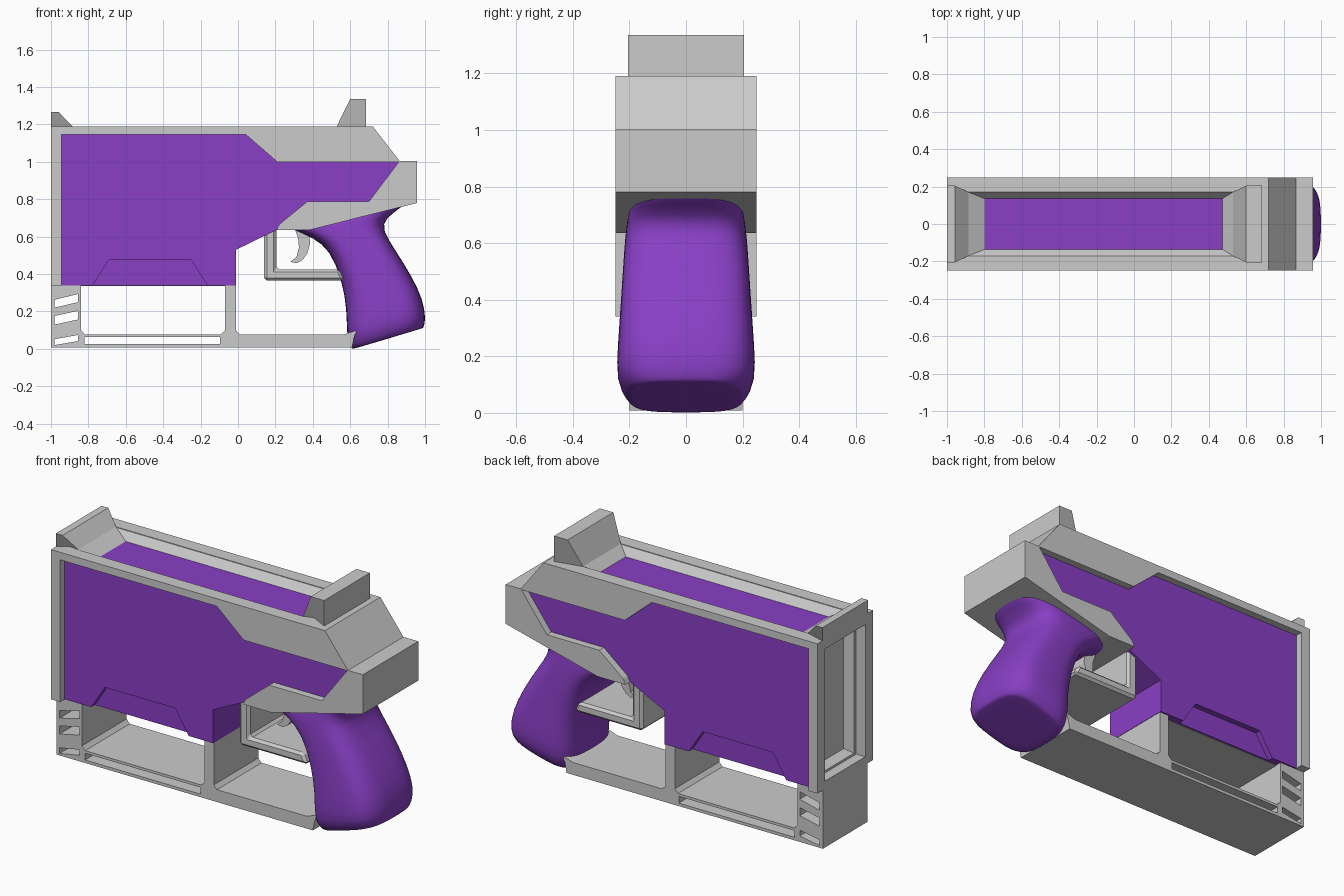
import bpy, bmesh, math

if "Cube" in bpy.data.objects:
    bpy.data.objects.remove(bpy.data.objects["Cube"])

purple = bpy.data.materials.new("purple")
purple.diffuse_color = (0.25, 0.05, 0.56, 1)
purple.use_nodes = True
purple.node_tree.nodes["Principled BSDF"].inputs["Base Color"].default_value = purple.diffuse_color


def finish(name, bm, mat=None):
    bmesh.ops.recalc_face_normals(bm, faces=bm.faces[:])
    me = bpy.data.meshes.new(name)
    bm.to_mesh(me)
    bm.free()
    ob = bpy.data.objects.new(name, me)
    bpy.context.collection.objects.link(ob)
    if mat:
        me.materials.append(mat)
    return ob


def prism(name, pts, half, mat=None, y=0.0):
    """Extrude an (x, z) outline along y; a third value per point overrides the half width."""
    bm = bmesh.new()
    w = [p[2] if len(p) > 2 else half for p in pts]
    a = [bm.verts.new((p[0], y - h, p[1])) for p, h in zip(pts, w)]
    b = [bm.verts.new((p[0], y + h, p[1])) for p, h in zip(pts, w)]
    bm.faces.new(a)
    bm.faces.new(b[::-1])
    for i in range(len(pts)):
        j = (i + 1) % len(pts)
        bm.faces.new((a[i], b[i], b[j], a[j]))
    return finish(name, bm, mat)


def box(name, x0, x1, z0, z1, half, mat=None):
    return prism(name, [(x0, z0), (x0, z1), (x1, z1), (x1, z0)], half, mat)


def apply(ob, mod):
    bpy.context.view_layer.objects.active = ob
    bpy.ops.object.modifier_apply(modifier=mod.name)


def cut(ob, *cutters):
    for c in cutters:
        m = ob.modifiers.new("cut", 'BOOLEAN')
        m.operation, m.solver, m.object = 'DIFFERENCE', 'EXACT', c
        apply(ob, m)
        bpy.data.objects.remove(c)


# Grey outer shell wrapping around the side panels
shell = prism("outer_shell", [
    (-1, .34), (-1, 1.19), (.72, 1.19), (.865, 1.003), (.958, 1.003), (.958, .78),
    (.38, .635), (.205, .635), (.22, .665), (.37, .787), (.70, .787), (.86, 1.0),
    (.21, 1.0), (.04, 1.147), (-.943, 1.147), (-.943, .34)], .249)
cut(shell, box("c", -.9, .53, 1.135, 1.4, .17),
    box("c", -1.1, -.9, .385, 1.135, .18))

# Purple body, recessed between the shell edges
body = prism("body", [
    (-.943, .34), (-.943, 1.147), (.04, 1.147), (.21, 1.0), (.86, 1.0), (.70, .787),
    (.37, .787), (.22, .665), (.205, .635), (-.01, .53), (-.01, .34)], .208, purple)
trap = [(-.78, .335), (-.775, .342), (-.69, .475), (-.25, .475), (-.165, .342), (-.16, .335)]
cut(body, box("c", -.9, .53, 1.135, 1.4, .17),
    box("c", -1.1, -.86, .36, 1.14, .2),
    prism("c", trap, .05, y=.225), prism("c", trap, .05, y=-.225))
box("underside_plate", -.84, -.07, .337, .36, .165)

# Stepped recess in the muzzle end
bm = bmesh.new()
bmesh.ops.create_cube(bm, size=1)
for v in bm.verts:
    v.co = (-.9 + v.co.x * .08, v.co.y * .4, .75 + v.co.z * .78)
front = min(bm.faces, key=lambda f: f.calc_center_median().x)
bmesh.ops.inset_region(bm, faces=[front], thickness=.05)
bmesh.ops.inset_region(bm, faces=[front], thickness=.03, depth=-.05)
finish("muzzle_recess", bm)

# Top channel: purple floor and sloped walls
box("channel_floor", -.82, .5, 1.125, 1.143, .169, purple)
for s, side in ((1, "back"), (-1, "front")):
    bm = bmesh.new()
    ends = [[bm.verts.new((x, s * y, z)) for y, z in ((.172, 1.136), (.172, 1.189), (.13, 1.136))]
            for x in (-.9, .53)]
    bm.faces.new(ends[0])
    bm.faces.new(ends[1])
    for i in range(3):
        j = (i + 1) % 3
        bm.faces.new((ends[0][i], ends[0][j], ends[1][j], ends[1][i]))
    finish("channel_wall_" + side, bm)

# Sights, narrowing as they slope into the channel
prism("front_sight", [(-1, 1.185), (-1, 1.265), (-.958, 1.265), (-.885, 1.19, .17),
                      (-.795, 1.14, .134), (-.9, 1.137, .134)], .205)
prism("rear_sight", [(.685, 1.185), (.685, 1.335), (.60, 1.335), (.528, 1.19, .17),
                     (.47, 1.14, .134), (.55, 1.137, .134)], .205)

# Lower frame with posts, rail and through slots
frame = prism("lower_frame", [
    (-1, .008), (-1, .35), (-.84, .35), (-.84, .10), (-.82, .078), (-.09, .078),
    (-.07, .10), (-.07, .35), (-.012, .35), (-.012, .10), (.008, .078), (.57, .078),
    (.635, .10), (.62, .06), (.61, .008)], .2)
cut(frame, box("c", -.82, -.095, .025, .063, .4))
for z0, z1, h in ((.22, .25, .043), (.13, .157, .046), (.02, .042, .032)):
    cut(frame, prism("c", [(-.98, z0), (-.855, z1), (-.855, z1 + h), (-.98, z0 + h)], .4))

# Trigger guard and trigger
guard = prism("trigger_guard", [(.14, .365), (.14, .62), (.205, .65), (.205, .425),
                                (.54, .425), (.57, .365)], .195)
m = guard.modifiers.new("bevel", 'BEVEL')
m.width, m.segments = .014, 1
apply(guard, m)
prism("trigger", [(.28, .465), (.315, .458), (.345, .475), (.37, .51), (.385, .56),
                  (.38, .65), (.30, .65), (.322, .59), (.326, .54), (.312, .49)], .05)

# Grip lofted through rounded sections: front x, z, rear x, z, half width
sections = [
    (.62, .0, .98, .108, .19), (.612, .0, .988, .112, .197), (.60, .01, .995, .118, .212),
    (.58, .07, 1.004, .165, .248), (.582, .21, .99, .26, .242), (.555, .37, .935, .38, .232),
    (.49, .53, .84, .53, .222), (.40, .595, .772, .635, .216), (.30, .635, .785, .70, .21),
    (.25, .66, .90, .772, .20), (.27, .69, .93, .82, .18)]
bm = bmesh.new()
N, rings = 32, []


def sq(v):
    return math.copysign(abs(v) ** .6, v)


for lx, lz, rx, rz, w in sections:
    ring = []
    for k in range(N):
        a = 2 * math.pi * k / N
        t = .5 + .5 * sq(math.cos(a))
        ring.append(bm.verts.new((lx + (rx - lx) * t, w * sq(math.sin(a)), lz + (rz - lz) * t)))
    rings.append(ring)
for r0, r1 in zip(rings, rings[1:]):
    for k in range(N):
        j = (k + 1) % N
        bm.faces.new((r0[k], r0[j], r1[j], r1[k]))
bm.faces.new(rings[0])
bm.faces.new(rings[-1])
grip = finish("grip", bm, purple)
m = grip.modifiers.new("subsurf", 'SUBSURF')
m.levels = m.render_levels = 1
apply(grip, m)
grip.data.shade_smooth()
